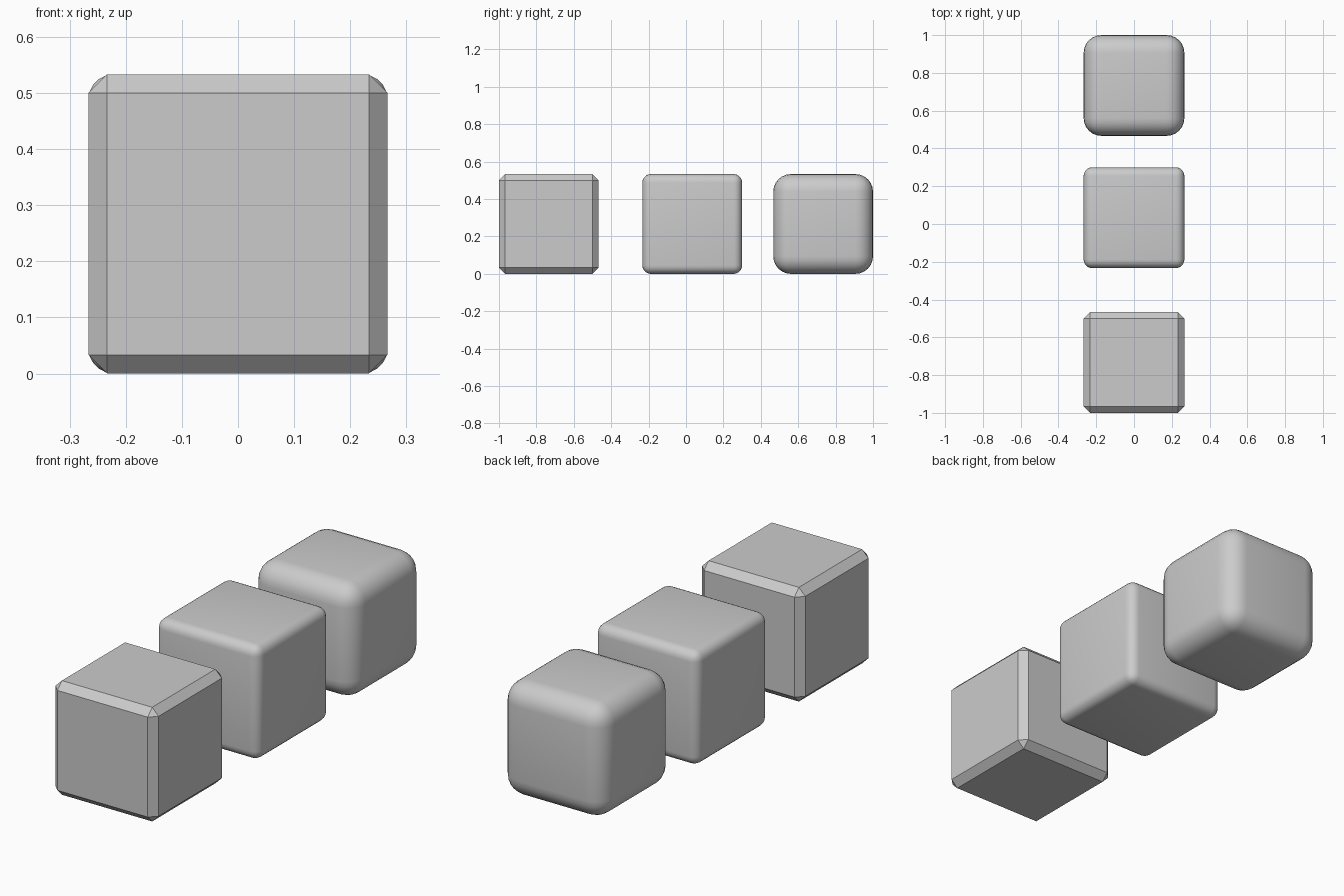
import bpy

if "Cube" in bpy.data.objects:
    bpy.data.objects.remove(bpy.data.objects["Cube"])

SIZE = 0.5333


def bevelled_cube(name, y, width, segments, smooth):
    bpy.ops.mesh.primitive_cube_add(size=SIZE, location=(0, y, SIZE / 2))
    cube = bpy.context.object
    cube.name = name
    bevel = cube.modifiers.new("edge_bevel", 'BEVEL')
    bevel.width = width
    bevel.segments = segments
    bevel.limit_method = 'NONE'
    if smooth:
        bpy.ops.object.shade_smooth()
    return cube


# Front cube: single flat chamfer
bevelled_cube("chamfered_cube", -0.7333, 0.0333, 1, False)
# Middle cube: tight rounded edges
bevelled_cube("rounded_cube", 0.0333, 0.045, 5, True)
# Back cube: wide soft edges
bevelled_cube("soft_cube", 0.7333, 0.094, 6, True)
